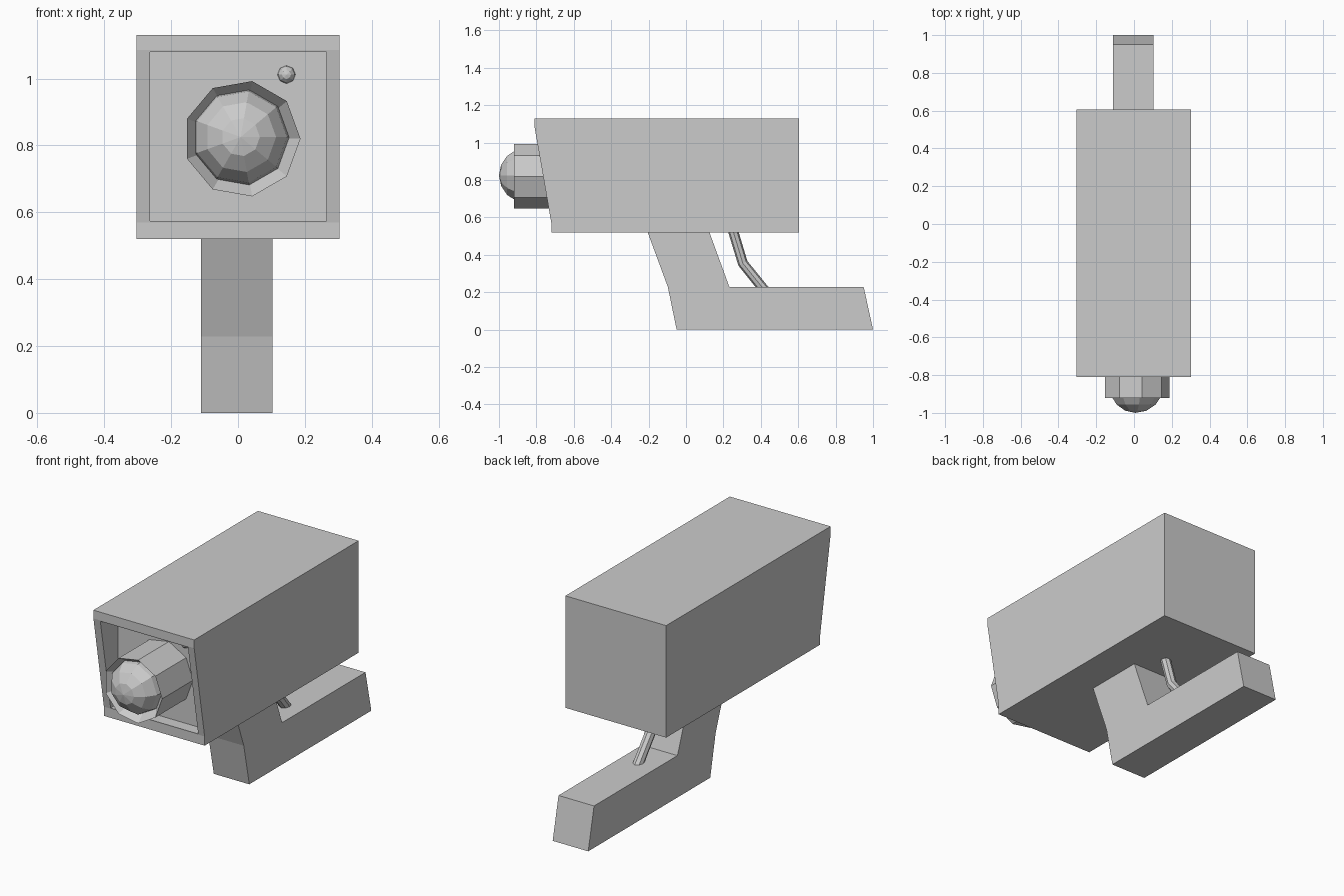
import bpy, bmesh
from math import sin, cos, pi

if "Cube" in bpy.data.objects:
    bpy.data.objects.remove(bpy.data.objects["Cube"])


def finish(name, bm):
    bmesh.ops.remove_doubles(bm, verts=bm.verts, dist=1e-5)
    bmesh.ops.recalc_face_normals(bm, faces=bm.faces)
    me = bpy.data.meshes.new(name)
    bm.to_mesh(me)
    bm.free()
    ob = bpy.data.objects.new(name, me)
    bpy.context.collection.objects.link(ob)
    return ob


def prism(name, profile, x0, x1):
    """Extrude a (y, z) side profile along x."""
    bm = bmesh.new()
    face = bm.faces.new([bm.verts.new((x0, y, z)) for y, z in profile])
    ext = bmesh.ops.extrude_face_region(bm, geom=[face])["geom"]
    verts = [v for v in ext if isinstance(v, bmesh.types.BMVert)]
    bmesh.ops.translate(bm, verts=verts, vec=(x1 - x0, 0, 0))
    return finish(name, bm)


def lathe(name, profile, cx, cz, sides):
    """Spin a (radius, y) profile around a line parallel to y."""
    bm = bmesh.new()
    rings = []
    for r, y in profile:
        if r < 1e-4:
            rings.append([bm.verts.new((cx, y, cz))] * sides)
        else:
            rings.append([bm.verts.new((cx + r * cos(2 * pi * i / sides), y,
                                        cz + r * sin(2 * pi * i / sides)))
                          for i in range(sides)])
    for a, b in zip(rings, rings[1:]):
        for i in range(sides):
            j = (i + 1) % sides
            bm.faces.new(list(dict.fromkeys((a[i], a[j], b[j], b[i]))))
    return finish(name, bm)


def ball(r, y, rings, sweep=pi):
    """Profile of a ball, starting at its front pole."""
    return [(r * sin(sweep * i / rings), y - r * cos(sweep * i / rings))
            for i in range(rings + 1)]


# Housing with slanted front and a recessed window
body = prism("housing", [(-0.81, 1.13), (-0.81, 1.085), (-0.72, 0.57),
                         (-0.72, 0.52), (0.605, 0.52), (0.605, 1.13)],
             -0.304, 0.303)
cutter = prism("recess_cutter", [(-1.1, 0.574), (-0.655, 0.574),
                                 (-0.655, 1.08), (-1.1, 1.08)], -0.263, 0.265)
cutter.hide_render = True
mod = body.modifiers.new("recess", 'BOOLEAN')
mod.operation = 'DIFFERENCE'
mod.solver = 'EXACT'
mod.object = cutter
bpy.context.view_layer.objects.active = body
bpy.ops.object.modifier_apply(modifier=mod.name)
bpy.data.objects.remove(cutter)

# Lens barrel with funnel-shaped lip, and the glass dome
lathe("lens_barrel", [(0.175, -0.655), (0.175, -0.92), (0.13, -0.86)],
      0.012, 0.82, 9)
lathe("lens_dome", ball(0.15, -0.85, 4, pi / 2), 0.008, 0.825, 9)

# Indicator light on the recessed plate
lathe("indicator_light", ball(0.027, -0.655, 6), 0.145, 1.012, 8)

# Bent stand and foot
prism("stand", [(-0.05, 0), (1.0, 0), (0.95, 0.228), (0.232, 0.228),
                (0.125, 0.521), (-0.205, 0.521), (-0.097, 0.228)],
      -0.111, 0.103)

# Cable between foot and housing
curve = bpy.data.curves.new("cable", 'CURVE')
curve.dimensions = '3D'
curve.bevel_depth = 0.027
curve.bevel_resolution = 2
spline = curve.splines.new('POLY')
path = [(0.248, 0.54), (0.304, 0.355), (0.425, 0.205)]
spline.points.add(len(path) - 1)
for p, (y, z) in zip(spline.points, path):
    p.co = (0, y, z, 1)
spline.use_smooth = False
bpy.context.collection.objects.link(bpy.data.objects.new("cable", curve))
